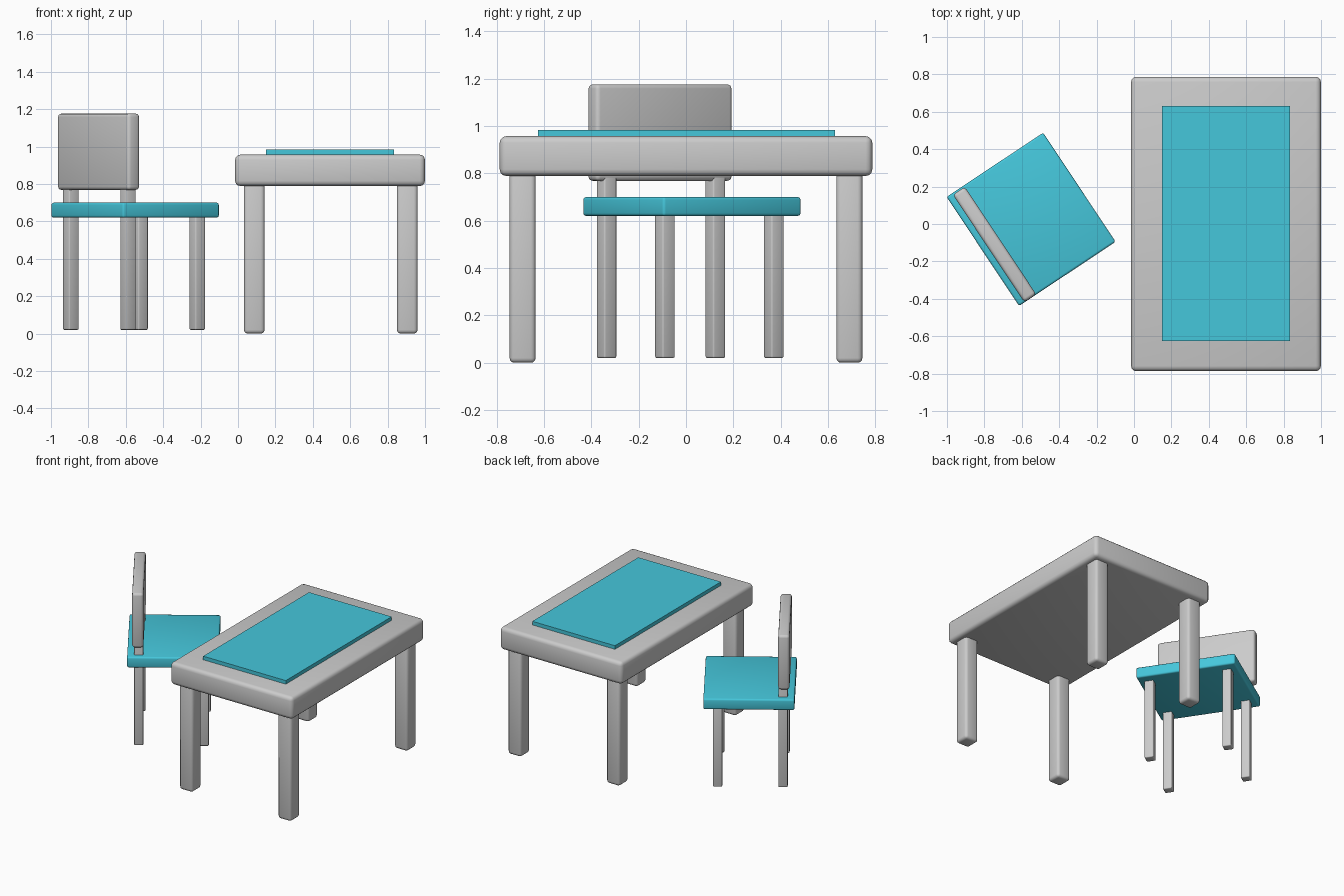
import bpy
import math
from mathutils import Matrix, Vector

if "Cube" in bpy.data.objects:
    bpy.data.objects.remove(bpy.data.objects["Cube"])


def material(name, rgb):
    m = bpy.data.materials.new(name)
    m.diffuse_color = (*rgb, 1.0)
    m.use_nodes = True
    m.node_tree.nodes["Principled BSDF"].inputs["Base Color"].default_value = m.diffuse_color
    return m


GREY = material("light grey", (0.60, 0.60, 0.60))
TEAL = material("turquoise", (0.060, 0.57, 0.71))


def box(name, center, size, mat, bevel=0.0, frame=Matrix()):
    """Box with rounded edges, placed in a local frame."""
    bpy.ops.mesh.primitive_cube_add(size=1)
    ob = bpy.context.object
    ob.name = name
    ob.data.transform(Matrix.Diagonal((*size, 1)))
    ob.matrix_world = frame @ Matrix.Translation(Vector(center))
    ob.data.materials.append(mat)
    if bevel:
        mod = ob.modifiers.new("rounded_edges", "BEVEL")
        mod.width = bevel
        mod.segments = 3
        bpy.ops.object.modifier_apply(modifier=mod.name)
        bpy.ops.object.shade_smooth_by_angle(angle=math.radians(40))
    return ob


def span(z0, z1):
    return (z0 + z1) / 2, z1 - z0


# Table: slab, mat and four legs
TX = 0.492
z, h = span(0.789, 0.957)
box("table_top", (TX, 0, z), (1.015, 1.574, h), GREY, 0.028)
z, h = span(0.95, 0.984)
box("table_mat", (TX, 0.002, z), (0.686, 1.256, h), TEAL)
z, h = span(0.0, 0.81)
for sx, side in ((-1, "left"), (1, "right")):
    for sy, end in ((-1, "front"), (1, "back")):
        box(f"table_{end}_{side}_leg", (TX + 0.004 + sx * 0.409, sy * 0.69, z),
            (0.11, 0.11, h), GREY, 0.02)

# Chair: turned toward the table, local +x is its front
chair = Matrix.Translation((-0.55, 0.025, 0)) @ Matrix.Rotation(math.radians(33.6), 4, "Z")
z, h = span(0.62, 0.70)
box("chair_seat", (0, 0, z), (0.62, 0.70, h), TEAL, 0.012, chair)
z, h = span(0.768, 1.176)
box("chair_backrest", (-0.2375, -0.004, z), (0.077, 0.69, h), GREY, 0.018, chair)

# Chair legs: the rear pair run up through the seat into the backrest
for sx, end, top in ((-1, "rear", 0.80), (1, "front", 0.64)):
    for sy, side in ((-1, "right"), (1, "left")):
        z, h = span(0.02, top)
        box(f"chair_{end}_{side}_leg", (-0.009 + sx * 0.2225, -0.003 + sy * 0.276, z),
            (0.063, 0.063, h), GREY, 0.007, chair)
